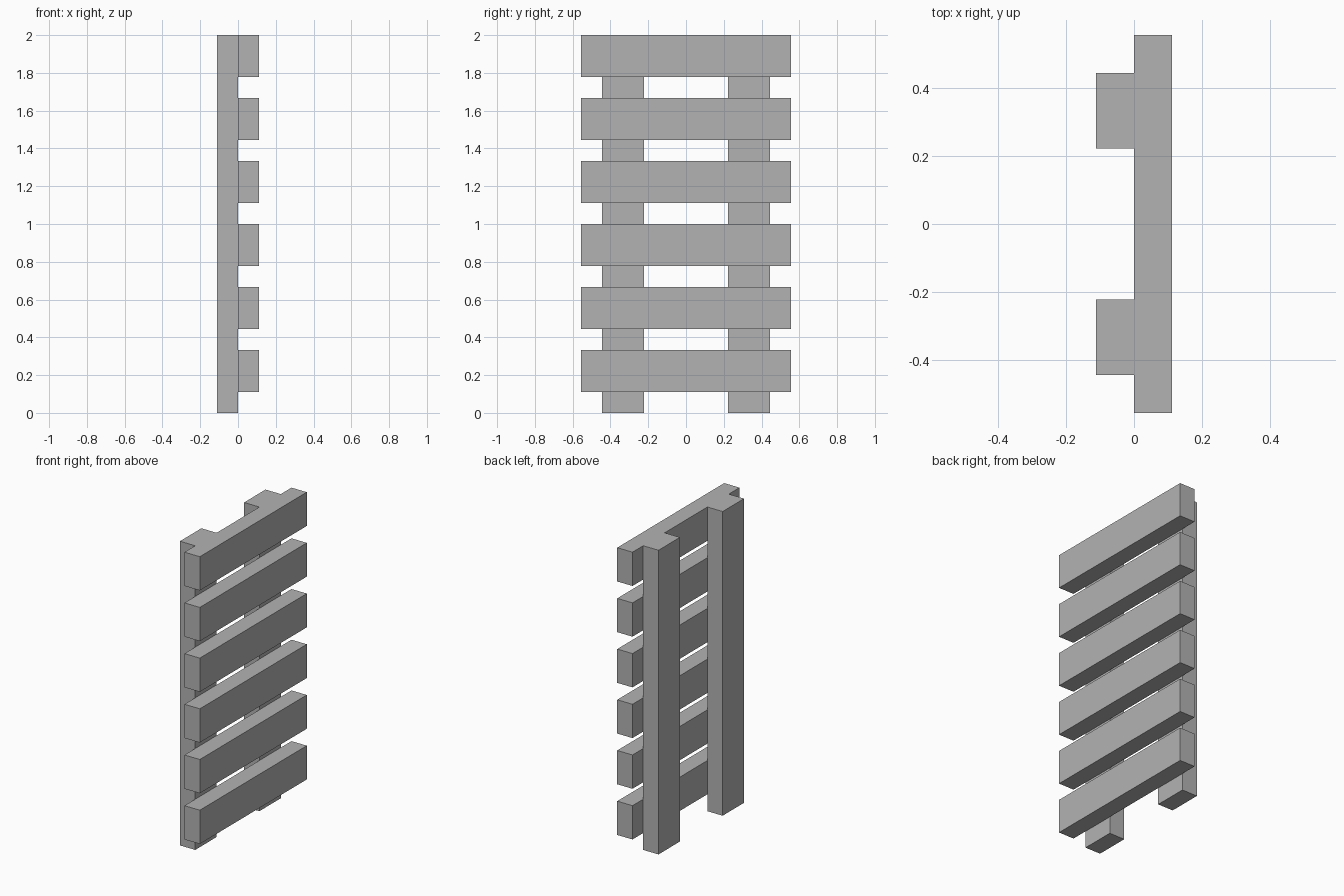
import bpy

# Remove the default cube
cube = bpy.data.objects.get("Cube")
if cube:
    bpy.data.objects.remove(cube, do_unlink=True)

U = 1 / 9  # board thickness; every other size is a multiple of it

grey = bpy.data.materials.new("plain grey")
grey.use_nodes = True
colour = (0.45, 0.45, 0.45, 1)
grey.diffuse_color = colour
grey.node_tree.nodes["Principled BSDF"].inputs["Base Color"].default_value = colour


def board(name, centre, size):
    """Add a box with the given centre and size, in board thicknesses."""
    bpy.ops.mesh.primitive_cube_add(size=1, location=[c * U for c in centre])
    obj = bpy.context.object
    obj.name = name
    obj.scale = [s * U for s in size]
    bpy.ops.object.transform_apply(location=False, rotation=False, scale=True)
    obj.data.materials.append(grey)
    return obj


# Two upright posts behind the slats
for side, y in (("front", -3), ("back", 3)):
    board(f"{side}_post", (-0.5, y, 9), (1, 2, 18))

# Six evenly spaced slats, the top one flush with the posts
for i in range(6):
    board(f"slat_{i + 1}", (0.5, 0, 2 + 3 * i), (1, 10, 2))
